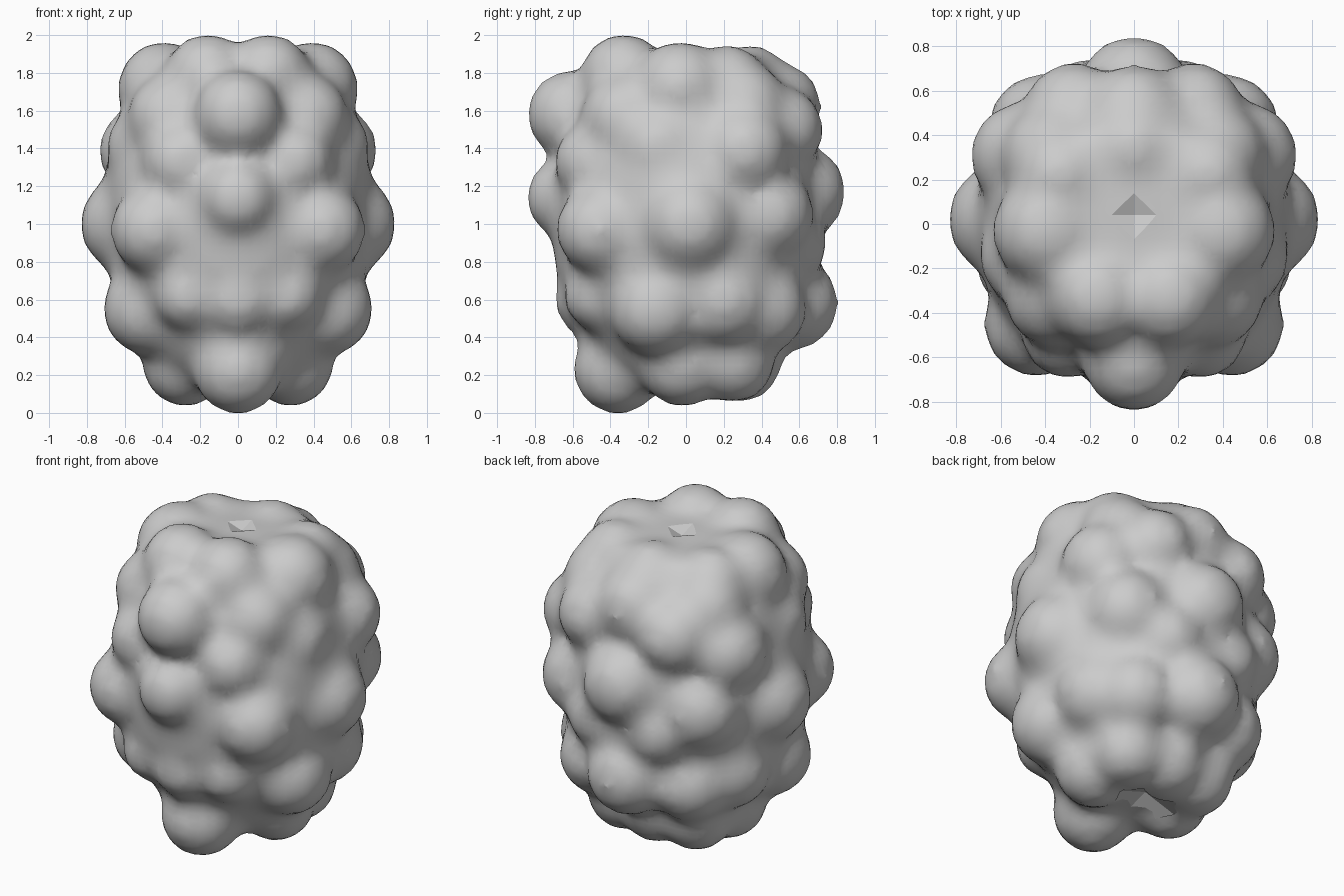
import bpy, bmesh, math
from mathutils import Matrix

cube = bpy.data.objects.get("Cube")
if cube:
    bpy.data.objects.remove(cube)

grey = bpy.data.materials.new("plain_grey")
grey.use_nodes = True
grey.diffuse_color = (0.6, 0.6, 0.6, 1)
grey.node_tree.nodes["Principled BSDF"].inputs["Base Color"].default_value = (0.6, 0.6, 0.6, 1)


def add_object(name, bm):
    mesh = bpy.data.meshes.new(name)
    bm.to_mesh(mesh)
    bm.free()
    mesh.materials.append(grey)
    obj = bpy.data.objects.new(name, mesh)
    bpy.context.collection.objects.link(obj)
    return obj


def add_ball(bm, x, y, z, r):
    bmesh.ops.create_icosphere(bm, subdivisions=3, radius=r + .012,
                               matrix=Matrix.Translation((x, y, z)))


# Lathed core
bm = bmesh.new()
core = [(0, .12), (.32, .13), (.46, .28), (.6, .5), (.69, .75), (.72, 1.0),
        (.71, 1.25), (.64, 1.53), (.57, 1.74), (.45, 1.89), (0, 1.92)]
verts = [bm.verts.new((r, 0, z)) for r, z in core]
edges = [bm.edges.new(pair) for pair in zip(verts, verts[1:])]
bmesh.ops.spin(bm, geom=verts + edges, cent=(0, 0, 0), axis=(0, 0, 1),
               angle=math.tau, steps=32)
bmesh.ops.remove_doubles(bm, verts=bm.verts, dist=.001)
bmesh.ops.recalc_face_normals(bm, faces=bm.faces)

# Lobes on the centre line: y, z, radius
for y, z, r in [(-.61, 1.58, .225), (-.64, 1.14, .2), (-.5, .6, .19),
                (-.36, .23, .23), (.28, .28, .22), (.56, .58, .24),
                (.6, 1.17, .24), (.48, 1.62, .23), (.34, 1.73, .21)]:
    add_ball(bm, 0, y, z, r)

# Mirrored lobes: x, y, z, radius
for x, y, z, r in [(.16, -.33, 1.78, .22), (.35, -.32, 1.56, .23),
                   (.39, -.03, 1.72, .24), (.33, .22, 1.73, .21),
                   (.36, .3, 1.62, .23), (.3, -.49, 1.33, .2),
                   (.46, -.14, 1.4, .23), (.5, .31, 1.39, .23),
                   (.27, .5, 1.5, .22), (.44, -.45, .97, .23),
                   (.58, .02, 1.0, .25), (.41, .43, 1.05, .24),
                   (.2, .54, .9, .2), (.26, -.46, .62, .18),
                   (.47, -.16, .55, .24), (.44, .2, .6, .24),
                   (.32, .4, .55, .23), (.28, -.02, .26, .22),
                   (.25, .25, .27, .21)]:
    add_ball(bm, x, y, z, r)
    add_ball(bm, -x, y, z, r)

body = add_object("lobed_body", bm)
remesh = body.modifiers.new("fuse", 'REMESH')
remesh.mode = 'VOXEL'
remesh.voxel_size = .045
remesh.use_smooth_shade = True
soften = body.modifiers.new("soften", 'SMOOTH')
soften.factor = .5
soften.iterations = 10

# Four-sided shallow pits at the top and underside
for name, y, z, tilt in [("top_pit_cutter", .04, 1.92, math.pi),
                         ("underside_pit_cutter", .1, .12, 0)]:
    bm = bmesh.new()
    place = Matrix.Translation((0, y, z)) @ Matrix.Rotation(tilt, 4, 'X')
    bmesh.ops.create_cone(bm, cap_ends=True, segments=4, radius1=.25, radius2=0,
                          depth=.08, matrix=place)
    cutter = add_object(name, bm)
    cutter.hide_render = True
    cutter.hide_viewport = True
    cut = body.modifiers.new(name, 'BOOLEAN')
    cut.operation = 'DIFFERENCE'
    cut.object = cutter
